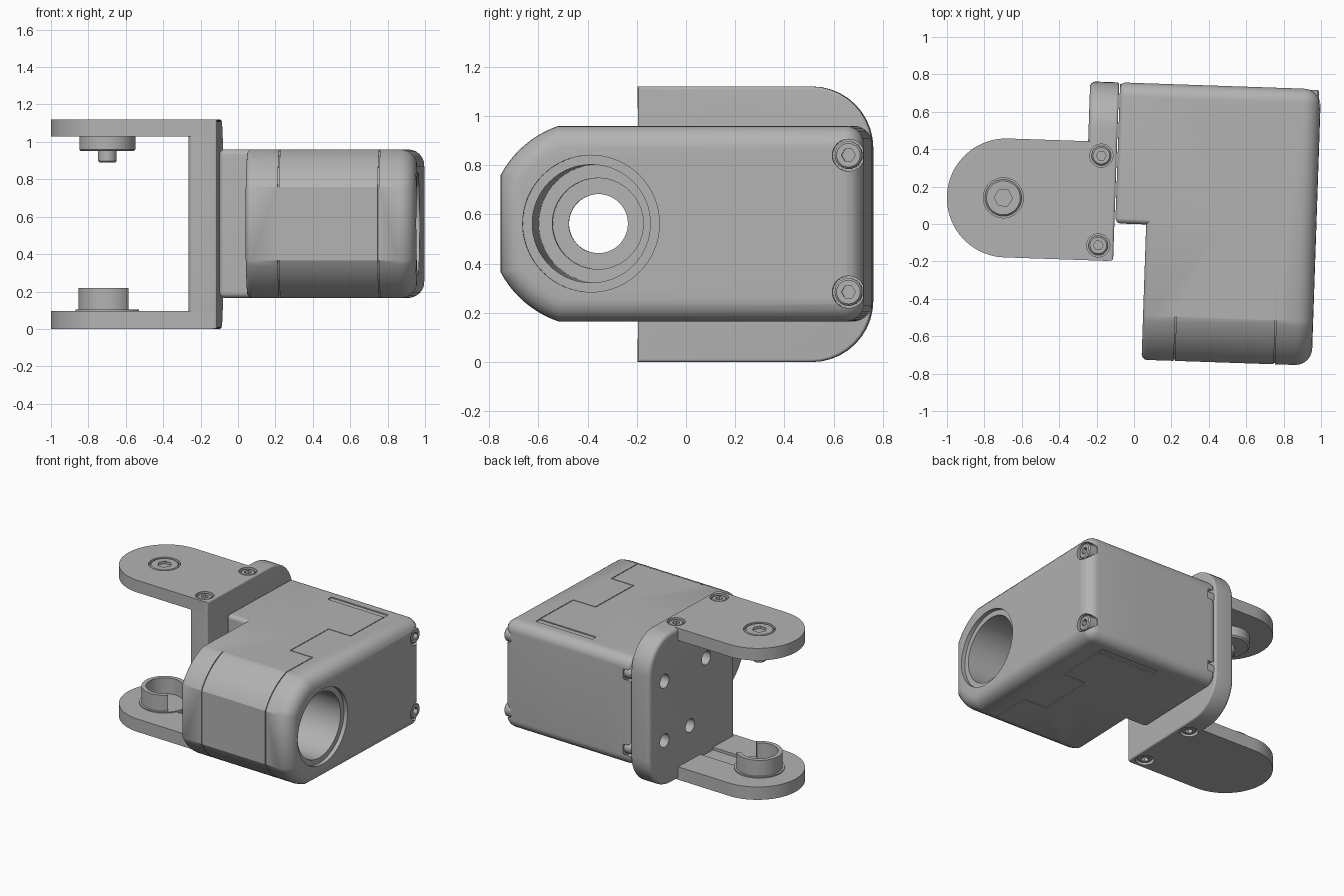
import bpy, bmesh
from math import sin, cos, asin, acos, pi, radians
from mathutils import Vector

cube = bpy.data.objects.get("Cube")
if cube:
    bpy.data.objects.remove(cube)

TILT = radians(-1.95)      # whole assembly is turned slightly about z
MID = 0.5625               # height of the symmetry plane
HALF = 0.3975              # half height of the housing
BORE_Y = -0.353            # bore axis
PIVOT = (-0.703, 0.116)    # joint axis of the two arms
SCREW_Z = (MID - 0.278, MID + 0.278)

grey = bpy.data.materials.new("plain grey")
grey.use_nodes = True
grey.diffuse_color = (0.45, 0.45, 0.45, 1)
grey.node_tree.nodes["Principled BSDF"].inputs["Base Color"].default_value = grey.diffuse_color


# ---------- helpers ----------
def arc(cy, cz, r, a0, a1, n=10):
    return [(cy + r * cos(a0 + (a1 - a0) * i / n), cz + r * sin(a0 + (a1 - a0) * i / n))
            for i in range(n + 1)]


def loft(bm, rings):
    loops = [[bm.verts.new(p) for p in ring] for ring in rings]
    faces = [bm.faces.new(loops[0][::-1]), bm.faces.new(loops[-1])]
    for a, b in zip(loops, loops[1:]):
        for i in range(len(a)):
            j = (i + 1) % len(a)
            faces.append(bm.faces.new((a[i], a[j], b[j], b[i])))
    bmesh.ops.recalc_face_normals(bm, faces=faces)


def turned(bm, centre, axis, steps, n=48):
    """Solid of revolution along x or z from (radius, position) steps."""
    rings = []
    for r, h in steps:
        pts = arc(centre[0], centre[1], r, 0, 2 * pi, n)[:-1]
        rings.append([(h, u, v) if axis == "X" else (u, v, h) for u, v in pts])
    loft(bm, rings)


def slab(bm, x0, x1, y0, y1, z0, z1):
    loft(bm, [[(x0, y0, z), (x1, y0, z), (x1, y1, z), (x0, y1, z)] for z in (z0, z1)])


def filleted(bm, profile, x0, x1, r0, r1, n=6):
    """Sweep a y-z profile along x with rounded end edges."""
    q = [pi / 2 * i / n for i in range(n + 1)]
    rings = [(x0 + r0 * (1 - cos(a)), r0 * (1 - sin(a))) for a in q]
    rings += [(x1 - r1 * (1 - cos(a)), r1 * (1 - sin(a))) for a in reversed(q)]
    loft(bm, [[(x, y, z) for y, z in profile(d)] for x, d in rings])


def make(name, bm):
    mesh = bpy.data.meshes.new(name)
    bm.to_mesh(mesh)
    bm.free()
    mesh.materials.append(grey)
    ob = bpy.data.objects.new(name, mesh)
    ob.rotation_euler.z = TILT
    bpy.context.collection.objects.link(ob)
    return ob


def combine(ob, bm, operation="DIFFERENCE"):
    tool = make("cutter", bm)
    tool.hide_render = True
    mod = ob.modifiers.new("cut", "BOOLEAN")
    mod.operation, mod.object, mod.solver, mod.use_self = operation, tool, "EXACT", True
    bpy.context.view_layer.objects.active = ob
    bpy.ops.object.modifier_apply(modifier=mod.name)
    bpy.data.objects.remove(tool)


def screw(name, centre, axis, r, inner, outer):
    """Screw head with a hexagonal socket, facing from inner to outer."""
    s = 1 if outer > inner else -1
    bm = bmesh.new()
    turned(bm, centre, axis, [(r, inner), (r, outer - s * 0.008), (r - 0.008, outer)], 32)
    head = make(name, bm)
    bm = bmesh.new()
    turned(bm, centre, axis, [(r * 0.5, outer - s * 0.03), (r * 0.5, outer + s * 0.02)], 6)
    combine(head, bm)


# ---------- profiles ----------
def corner(y, z, r, d, quarter):
    sy, sz = (1 if quarter in (0, 3) else -1), (1 if quarter < 2 else -1)
    rr = max(r - d, 0.003)
    return arc(y - sy * (d + rr), z - sz * (d + rr), rr, quarter * pi / 2, (quarter + 1) * pi / 2)


def rounded(y0, y1, z0, z1, rf, rb):
    return lambda d: (corner(y0, z0, rf, d, 2) + corner(y1, z0, rb, d, 3)
                      + corner(y1, z1, rb, d, 0) + corner(y0, z1, rf, d, 1))


def nose(d):
    r = 0.42 - d
    a, b = asin((HALF - d) / r), acos((0.371 - d) / r)
    return arc(BORE_Y, MID, r, pi - a, pi - b) + arc(BORE_Y, MID, r, pi + b, pi + a)


def housing_profile(d):
    return (corner(0.754, MID - HALF, 0.075, d, 3)
            + corner(0.754, MID + HALF, 0.075, d, 0) + nose(d))


# ---------- motor housing ----------
bm = bmesh.new()
filleted(bm, housing_profile, 0.065, 0.975, 0.03, 0.09)
housing = make("housing", bm)
bm = bmesh.new()
filleted(bm, rounded(0, 0.754, MID - HALF, MID + HALF, 0.03, 0.075), -0.1, 0.5, 0.03, 0)
combine(housing, bm, "UNION")

# stepped bore through the nose
bm = bmesh.new()
turned(bm, (BORE_Y, MID), "X", [(0.12, 0), (0.12, 0.1), (0.185, 0.1), (0.185, 0.16),
                                (0.24, 0.16), (0.24, 0.945), (0.278, 0.945), (0.278, 1.1)], 64)
# screw pockets at the back corners
for z in SCREW_Z:
    turned(bm, (0.693, z), "X", [(0.065, 0.9), (0.065, 1.1)], 32)
    turned(bm, (0.7, z), "X", [(0.065, -0.2), (0.065, -0.04)], 32)
combine(housing, bm)

# shell seam and label recess, above and below
bm = bmesh.new()
w = 0.003
for z in (MID - HALF, MID + HALF):
    lo, hi = z - 0.008, z + 0.008
    slab(bm, 0.775 - w, 0.775 + w, 0.225, 0.6, lo, hi)
    slab(bm, 0.59, 0.775, 0.225 - w, 0.225 + w, lo, hi)
    slab(bm, 0.59 - w, 0.59 + w, -0.2, 0.225, lo, hi)
    slab(bm, 0.59, 0.775, -0.2 - w, -0.2 + w, lo, hi)
    slab(bm, 0.775 - w, 0.775 + w, -0.5, -0.2, lo, hi)
    slab(bm, 0.3, 0.775, 0.6, 0.645, lo, hi)
# seams wrapping round the nose
for x in (0.24, 0.775):
    band = nose(-0.015) + nose(0.008)[::-1]
    loft(bm, [[(px, y, z) for y, z in band] for px in (x - w, x + w)])
combine(housing, bm)

for i, z in enumerate(SCREW_Z):
    level = ("lower", "upper")[i]
    screw(level + "_housing_screw", (0.693, z), "X", 0.056, 0.88, 0.965)
    bm = bmesh.new()
    turned(bm, (0.7, z), "X", [(0.045, -0.1), (0.045, -0.03)], 24)
    make(level + "_mounting_screw", bm)

# ---------- bracket web ----------
bm = bmesh.new()
filleted(bm, rounded(-0.2, 0.754, 0, 1.12, 0.003, 0.25), -0.26, -0.105, 0.03, 0.012)
web = make("bracket_web", bm)
bm = bmesh.new()
for y, z in ((0.585, 0.783), (0.585, 0.345), (0.12, 0.783), (0.3, 0.35)):
    turned(bm, (y, z), "X", [(0.05, -0.3), (0.05, -0.15)], 32)
combine(web, bm)

# ---------- bracket arms ----------
ARM_SCREWS = ((-0.187, 0.359), (-0.187, -0.121))
arms = {}
for name, z0, z1 in (("lower_arm", 0, 0.095), ("upper_arm", 1.03, 1.12)):
    outline = arc(-0.687, PIVOT[1], 0.318, pi / 2, 3 * pi / 2, 40)
    outline += [(-0.13, PIVOT[1] - 0.318), (-0.13, PIVOT[1] + 0.318)]
    bm = bmesh.new()
    loft(bm, [[(x, y, z) for x, y in outline] for z in (z0, z1)])
    arms[name] = make(name, bm)

for level, face, s in (("lower", 0, 1), ("upper", 1.12, -1)):
    for target in (web, arms[level + "_arm"]):
        bm = bmesh.new()
        for c in ARM_SCREWS:
            turned(bm, c, "Z", [(0.062, face - s * 0.05), (0.062, face + s * 0.04)], 32)
        combine(target, bm)
    for side, c in zip(("back", "front"), ARM_SCREWS):
        screw(level + "_" + side + "_arm_screw", c, "Z", 0.052, face + s * 0.06, face + s * 0.006)

# upper pivot: recessed screw, boss and pin
bm = bmesh.new()
turned(bm, PIVOT, "Z", [(0.107, 1.1), (0.107, 1.2)])
combine(arms["upper_arm"], bm)
screw("pivot_screw", PIVOT, "Z", 0.098, 1.08, 1.118)
bm = bmesh.new()
turned(bm, PIVOT, "Z", [(0.042, 0.89), (0.05, 0.898), (0.05, 0.95), (0.14, 0.95),
                        (0.15, 0.96), (0.15, 1.04)])
make("upper_pivot_boss", bm)

# lower pivot: cable channel, raised disc and open ring
bm = bmesh.new()
slab(bm, -0.6, -0.26, PIVOT[1] - 0.07, PIVOT[1] + 0.07, 0.075, 0.15)
combine(arms["lower_arm"], bm)
bm = bmesh.new()
turned(bm, PIVOT, "Z", [(0.17, 0.06), (0.17, 0.103)])
make("lower_pivot_disc", bm)
bm = bmesh.new()
ring = (arc(*PIVOT, 0.155, pi / 4, 7 * pi / 4, 40) + arc(*PIVOT, 0.125, 7 * pi / 4, pi / 4, 40))
loft(bm, [[(x, y, z) for x, y in ring] for z in (0.09, 0.22)])
make("lower_pivot_ring", bm)

# ---------- shading ----------
bpy.ops.object.select_all(action="DESELECT")
for ob in bpy.context.collection.objects:
    if ob.type == "MESH" and grey.name in ob.data.materials:
        ob.select_set(True)
        bpy.context.view_layer.objects.active = ob
bpy.ops.object.shade_smooth_by_angle(angle=radians(30))
